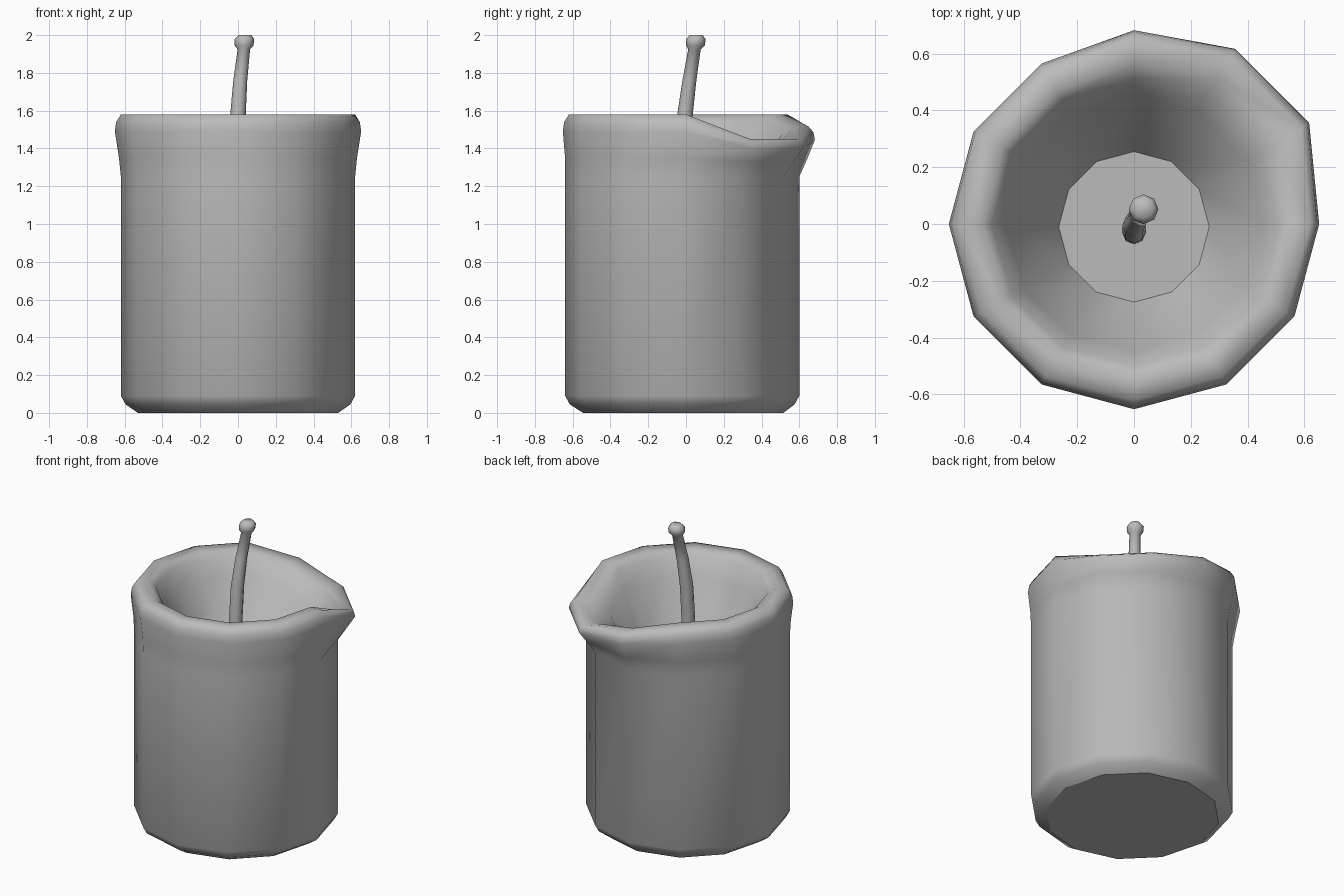
import bpy, bmesh, math
from mathutils import Vector

if "Cube" in bpy.data.objects:
    bpy.data.objects.remove(bpy.data.objects["Cube"], do_unlink=True)


def material(name, value):
    m = bpy.data.materials.new(name)
    m.use_nodes = True
    col = (value, value, value, 1)
    m.diffuse_color = col
    m.node_tree.nodes["Principled BSDF"].inputs["Base Color"].default_value = col
    return m


grey = material("plain grey", 0.5)


def loft(name, rings, sharp_rings=()):
    """Skin a list of equal-length point rings and cap both ends."""
    bm = bmesh.new()
    loops = [[bm.verts.new(p) for p in ring] for ring in rings]
    n = len(loops[0])
    for a, b in zip(loops, loops[1:]):
        for i in range(n):
            j = (i + 1) % n
            bm.faces.new((a[i], a[j], b[j], b[i]))
    bm.faces.new(loops[0][::-1])
    bm.faces.new(loops[-1])
    bmesh.ops.recalc_face_normals(bm, faces=bm.faces)
    for f in bm.faces:
        f.smooth = True
    for k in sharp_rings:
        for i in range(n):
            bm.edges.get((loops[k][i], loops[k][(i + 1) % n])).smooth = False
    mesh = bpy.data.meshes.new(name)
    bm.to_mesh(mesh)
    bm.free()
    mesh.materials.append(grey)
    obj = bpy.data.objects.new(name, mesh)
    bpy.context.collection.objects.link(obj)
    return obj


# Candle body: radius, height, y shift, outward push and drop at the melted side
SIDES = 12
profile = [
    (0.53, 0.00, -0.015, 0, 0),
    (0.595, 0.045, -0.02, 0, 0),
    (0.62, 0.09, -0.02, 0, 0),
    (0.62, 1.25, -0.02, 0, 0),
    (0.63, 1.35, -0.01, 0.04, 0.02),
    (0.652, 1.49, 0, 0.06, 0.09),
    (0.645, 1.54, 0, 0.06, 0.11),
    (0.62, 1.58, 0, 0.06, 0.13),
    (0.54, 1.58, 0, 0.05, 0.14),
    (0.50, 1.55, 0, 0.02, 0.15),
    (0.45, 1.43, 0, 0.01, 0.06),
    (0.265, 1.12, -0.01, 0, 0),
]
melt = {1: 1.0, 2: 1.0, 3: 0.5}

rings = []
for r, z, dy, push, drop in profile:
    ring = []
    for i in range(SIDES):
        a = math.tau * i / SIDES
        w = melt.get(i, 0)
        rad = r + push * w
        ring.append(Vector((rad * math.cos(a), rad * math.sin(a) + dy, z - drop * w)))
    rings.append(ring)
loft("candle_body", rings, sharp_rings=(0, len(rings) - 1))

# Wick: leaning tapered tube with a rounded knob on top
path = [
    (0, -0.03, 1.10, 0.042),
    (0, -0.025, 1.35, 0.042),
    (0, -0.005, 1.58, 0.041),
    (0.012, 0.018, 1.76, 0.037),
    (0.031, 0.045, 1.925, 0.033),
    (0.032, 0.05, 1.945, 0.050),
    (0.034, 0.052, 1.978, 0.052),
    (0.036, 0.054, 2.0, 0.034),
]
wick_rings = []
for x, y, z, r in path:
    wick_rings.append([
        Vector((x + r * math.cos(math.tau * i / 8), y + r * math.sin(math.tau * i / 8), z))
        for i in range(8)
    ])
loft("wick", wick_rings, sharp_rings=(0,))
